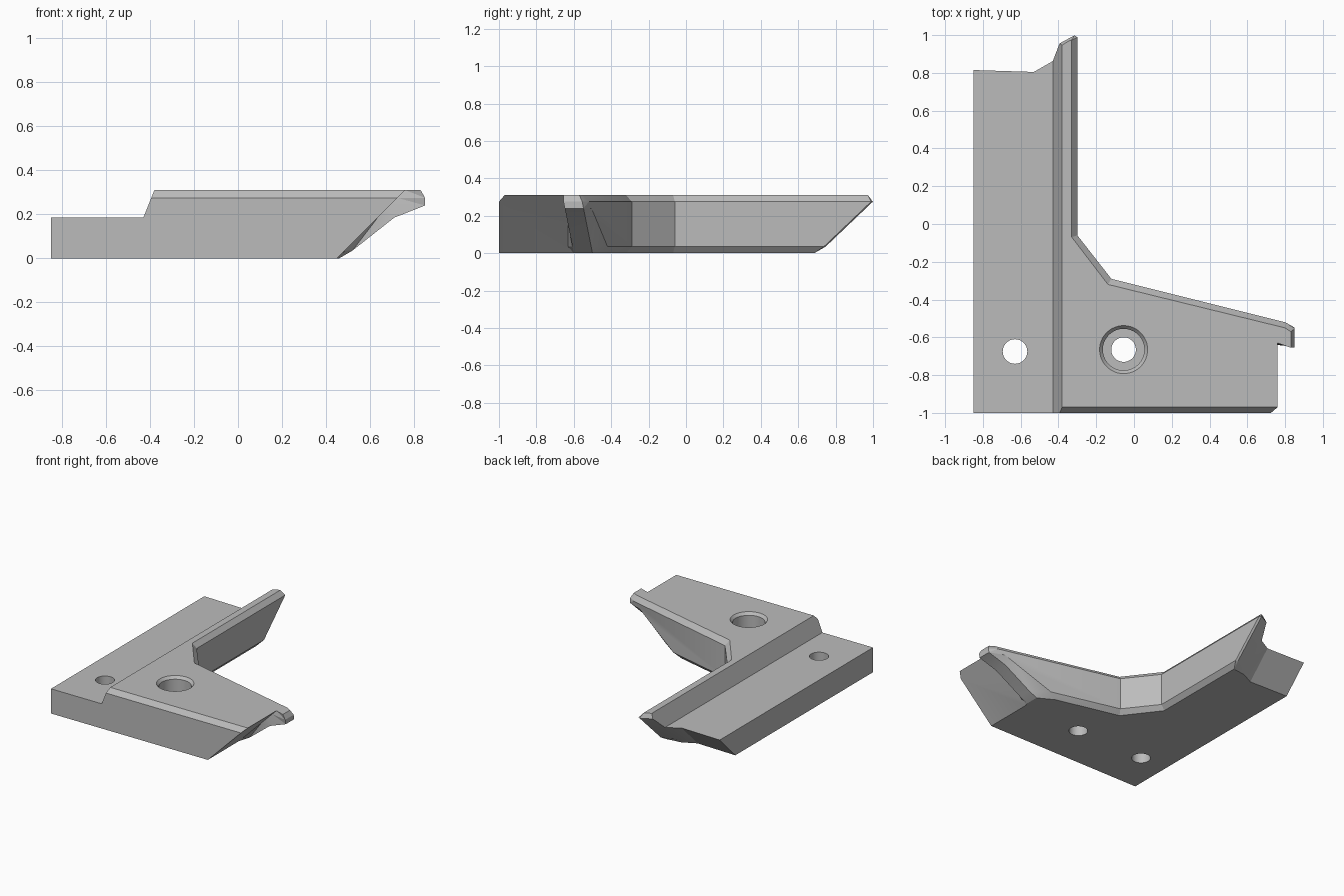
import bpy
import bmesh
from mathutils import Vector

default = bpy.data.objects.get("Cube")
if default:
    bpy.data.objects.remove(default, do_unlink=True)

grey = bpy.data.materials.new("plain_grey")
grey.use_nodes = True
grey.diffuse_color = (0.5, 0.5, 0.5, 1)
grey.node_tree.nodes["Principled BSDF"].inputs["Base Color"].default_value = grey.diffuse_color

STEP, SHOULDER, TOP = 0.185, 0.275, 0.31
LEVELS = [0, 0.035, STEP, 0.24, SHOULDER, TOP]
# Reach of the side tab at every level
TAB_REACH = [0.46, 0.52, 0.71, 0.85, 0.85, 0.83]


def section(z, reach):
    """Horizontal outline of the bracket at height z, counter-clockwise."""
    bevel = 0.03 if z in (0, TOP) else 0
    top_bevel = bevel if z == TOP else 0
    lift = min(z, SHOULDER)
    ridge_x = -0.43 + max(0, z - STEP) * 0.4
    side_x = 0.45 + z
    wall_end = min(0.34 + lift * 1.67, 0.80)
    wall_y = -0.32 - wall_end * 0.25 - bevel
    tab_y = -0.50 - 0.2 * lift
    ring = [
        (ridge_x, -1 + top_bevel),
        (side_x, -1 + top_bevel),
        (min(side_x, reach - 0.01), -0.63),
        (reach, -0.60 - 0.2 * lift),
        (reach, tab_y - top_bevel * 0.5),
        (wall_end, wall_y),
        (-0.12 - bevel * 0.6, -0.29 - bevel),
        (-0.30 - bevel, -0.06 - bevel * 0.3),
        (-0.30 - bevel, 0.70 + lift * 1.05 - bevel * 0.5),
        (-0.315 - bevel, 0.71 + lift * 1.05 - bevel),
        (ridge_x, 0.67 + lift * 1.04 - top_bevel * 0.3),
    ]
    if z <= STEP:
        # Low shelf continues the outline
        end = 0.63 + z
        ring += [(-0.53, end - 0.01), (-0.85, end), (-0.85, -1)]
    return ring


# Bracket body: stacked sections, with the shelf ending at the step
bm = bmesh.new()
rings = []
for z, reach in zip(LEVELS, TAB_REACH):
    rings.append([bm.verts.new((x, y, z)) for x, y in section(z, reach)])
for low, high in zip(rings, rings[1:]):
    count = len(high)
    for i in range(count):
        j = (i + 1) % count
        bm.faces.new((low[i], low[j], high[j], high[i]))
bm.faces.new(reversed(rings[0]))
bm.faces.new(rings[-1])
step_ring = rings[LEVELS.index(STEP)]
bm.faces.new(step_ring[10:] + step_ring[:1])
# Split twisted side faces so that every face is flat
bmesh.ops.triangulate(bm, faces=[f for f in bm.faces if len(f.verts) == 4])
bmesh.ops.recalc_face_normals(bm, faces=bm.faces)
bmesh.ops.dissolve_limit(bm, angle_limit=0.02, verts=bm.verts, edges=bm.edges)
mesh = bpy.data.meshes.new("corner_bracket")
bm.to_mesh(mesh)
bm.free()
mesh.materials.append(grey)
bracket = bpy.data.objects.new("corner_bracket", mesh)
bpy.context.collection.objects.link(bracket)


def drill(name, x, y, profile, sides=48):
    """Cut a round hole whose (radius, height) profile runs from bottom to top."""
    cutter_bm = bmesh.new()
    verts = [cutter_bm.verts.new((r, 0, z)) for r, z in profile]
    edges = [cutter_bm.edges.new(pair) for pair in zip(verts, verts[1:])]
    bmesh.ops.spin(cutter_bm, geom=verts + edges, cent=(0, 0, 0), axis=(0, 0, 1),
                   angle=6.283185307, steps=sides)
    bmesh.ops.remove_doubles(cutter_bm, verts=cutter_bm.verts, dist=0.0001)
    bmesh.ops.holes_fill(cutter_bm, edges=cutter_bm.edges)
    bmesh.ops.recalc_face_normals(cutter_bm, faces=cutter_bm.faces)
    bmesh.ops.translate(cutter_bm, verts=cutter_bm.verts, vec=Vector((x, y, 0)))
    cutter_mesh = bpy.data.meshes.new(name)
    cutter_bm.to_mesh(cutter_mesh)
    cutter_bm.free()
    cutter_mesh.materials.append(grey)
    cutter = bpy.data.objects.new(name, cutter_mesh)
    bpy.context.collection.objects.link(cutter)
    cutter.hide_render = True
    cut = bracket.modifiers.new(name, 'BOOLEAN')
    cut.operation = 'DIFFERENCE'
    cut.solver = 'EXACT'
    cut.object = cutter
    bpy.context.view_layer.objects.active = bracket
    bpy.ops.object.modifier_apply(modifier=name)
    bpy.data.objects.remove(cutter, do_unlink=True)


# Plain shelf hole and counterbored main hole with a bevelled rim
drill("shelf_hole", -0.63, -0.675, [(0.065, -0.1), (0.065, 0.4)])
drill("main_hole", -0.055, -0.665,
      [(0.065, -0.1), (0.065, 0.15), (0.11, 0.15), (0.11, 0.29), (0.14, 0.325)])

# Smooth hole walls, sharp edges elsewhere
bpy.ops.object.select_all(action='DESELECT')
bracket.select_set(True)
bpy.context.view_layer.objects.active = bracket
bpy.ops.object.shade_smooth_by_angle(angle=0.3)
